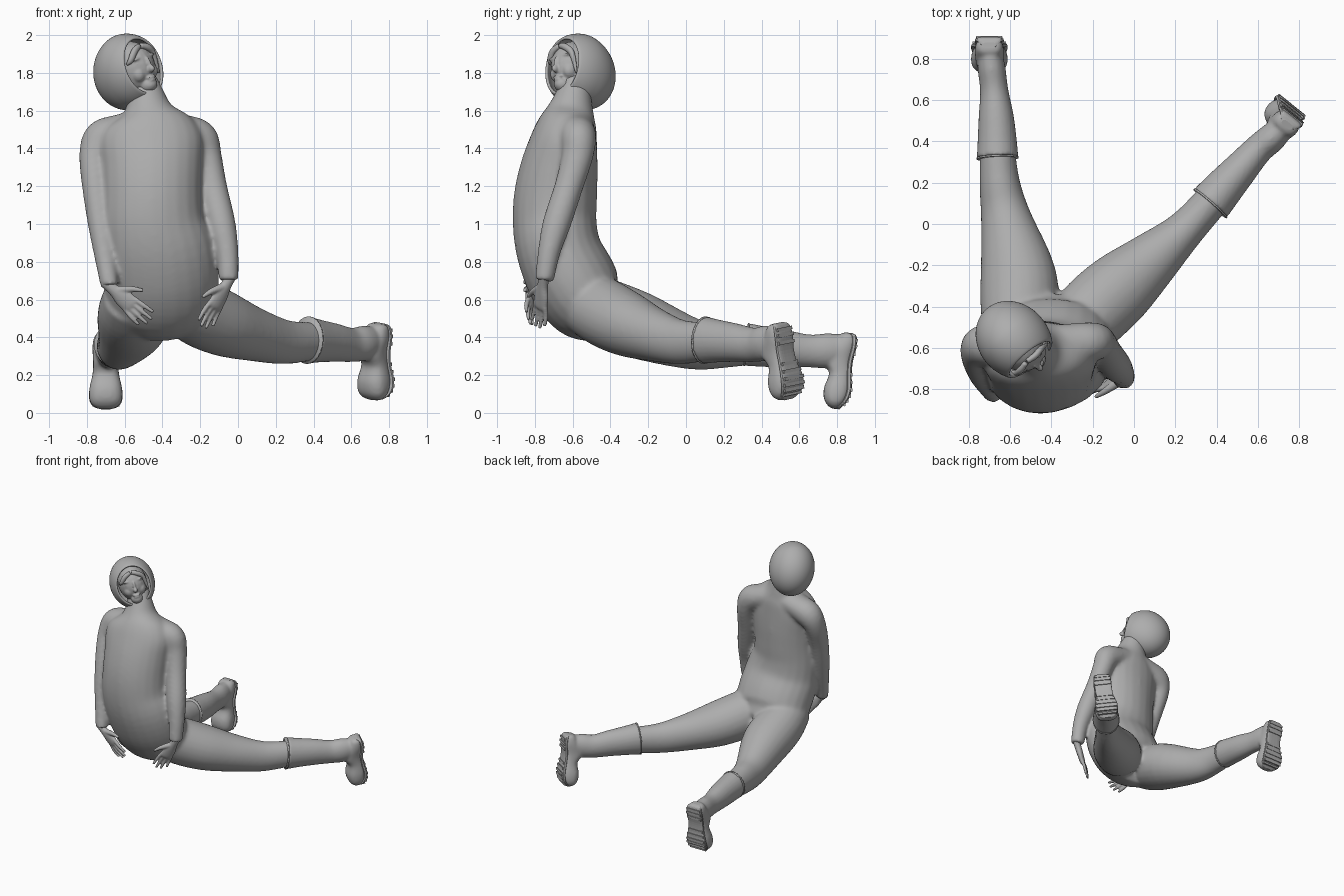
import bpy, bmesh
from math import sin, cos, pi, radians
from mathutils import Vector, Matrix

if "Cube" in bpy.data.objects:
    bpy.data.objects.remove(bpy.data.objects["Cube"])

grey = bpy.data.materials.new("plain_grey")
grey.use_nodes = True
grey.diffuse_color = (0.42, 0.42, 0.42, 1)
grey.node_tree.nodes["Principled BSDF"].inputs["Base Color"].default_value = (0.42, 0.42, 0.42, 1)


def spline(rows, steps=4):
    """Smoothly interpolate rows of numbers."""
    out = []
    for i in range(len(rows) - 1):
        p0, p1, p2 = rows[max(i - 1, 0)], rows[i], rows[i + 1]
        p3 = rows[min(i + 2, len(rows) - 1)]
        for k in range(steps):
            t = k / steps
            out.append([b + 0.5 * t * (c - a + t * (2 * a - 5 * b + 4 * c - d + t * (3 * (b - c) + d - a)))
                        for a, b, c, d in zip(p0, p1, p2, p3)])
    return out + [list(rows[-1])]


def ring(centre, u, v, power=1.0, n=24):
    pts = []
    for k in range(n):
        c, s = cos(2 * pi * k / n), sin(2 * pi * k / n)
        c = abs(c) ** power * (1 if c > 0 else -1)
        s = abs(s) ** power * (1 if s > 0 else -1)
        pts.append(centre + u * c + v * s)
    return pts


def skin(bm, rings):
    loops = [[bm.verts.new(p) for p in r] for r in rings]
    n = len(loops[0])
    for a, b in zip(loops, loops[1:]):
        for k in range(n):
            bm.faces.new((a[k], a[(k + 1) % n], b[(k + 1) % n], b[k]))
    bm.faces.new(loops[0][::-1])
    bm.faces.new(loops[-1])


def tube(bm, sections, ref=(1, 0, 0), steps=4):
    """Loft through (x, y, z, half width along ref, half depth)."""
    rows = spline(sections, steps)
    mids = [Vector(r[:3]) for r in rows]
    rings = []
    for i, r in enumerate(rows):
        t = (mids[min(i + 1, len(mids) - 1)] - mids[max(i - 1, 0)]).normalized()
        u = Vector(ref)
        u = (u - t * u.dot(t)).normalized()
        rings.append(ring(mids[i], u * r[3], t.cross(u) * r[4]))
    skin(bm, rings)


def ball(bm, frame, centre, size):
    m = frame @ Matrix.Translation(centre) @ Matrix.Diagonal((*size, 1))
    bmesh.ops.create_uvsphere(bm, u_segments=24, v_segments=16, radius=1, matrix=m)


def finish(name, bm, voxel=0, smooth=0):
    bmesh.ops.recalc_face_normals(bm, faces=bm.faces[:])
    mesh = bpy.data.meshes.new(name)
    bm.to_mesh(mesh)
    bm.free()
    mesh.materials.append(grey)
    ob = bpy.data.objects.new(name, mesh)
    bpy.context.collection.objects.link(ob)
    for p in mesh.polygons:
        p.use_smooth = True
    if voxel:
        m = ob.modifiers.new("fuse", 'REMESH')
        m.mode, m.voxel_size, m.use_smooth_shade = 'VOXEL', voxel, True
    if smooth:
        m = ob.modifiers.new("soften", 'SMOOTH')
        m.factor, m.iterations = 0.5, smooth
    return ob


# Suit: torso, neck, arms and thighs fused into one skin
bm = bmesh.new()
tube(bm, [(-.52, -.58, 1.76, .09, .08), (-.49, -.595, 1.68, .1, .097), (-.475, -.61, 1.6, .135, .125),
          (-.465, -.625, 1.53, .23, .155), (-.46, -.645, 1.44, .275, .178), (-.455, -.67, 1.3, .268, .205),
          (-.455, -.69, 1.15, .265, .22), (-.45, -.695, 1.0, .275, .222), (-.42, -.67, .85, .3, .225),
          (-.405, -.6, .7, .305, .235), (-.41, -.52, .58, .29, .215), (-.41, -.42, .5, .22, .15)])
tube(bm, [(-.45, -.6, 1.53, .11, .09), (-.3, -.585, 1.49, .105, .092), (-.205, -.57, 1.45, .095, .1),
          (-.165, -.575, 1.36, .084, .079), (-.135, -.62, 1.2, .076, .077), (-.087, -.685, 1.0, .075, .075),
          (-.057, -.725, .85, .06, .06), (-.05, -.75, .7, .051, .053)], (0, 1, 0))
tube(bm, [(-.48, -.6, 1.53, .11, .09), (-.62, -.59, 1.49, .105, .092), (-.72, -.585, 1.45, .1, .1),
          (-.763, -.61, 1.36, .088, .078), (-.755, -.67, 1.2, .078, .071), (-.73, -.73, 1.0, .071, .065),
          (-.7, -.785, .8, .057, .055), (-.68, -.82, .67, .048, .048)], (0, 1, 0))
tube(bm, [(-.55, -.6, .62, .16, .16), (-.555, -.45, .54, .185, .18), (-.56, -.25, .463, .185, .178),
          (-.62, .03, .366, .123, .137), (-.65, .2, .355, .098, .118), (-.66, .36, .355, .085, .1)])
tube(bm, [(-.33, -.58, .62, .16, .16), (-.22, -.45, .54, .18, .18), (-.075, -.315, .47, .177, .172),
          (.085, -.175, .415, .138, .143), (.25, -.025, .375, .095, .118), (.4, .14, .38, .085, .1)], (.65, -.75, 0))
finish("body_suit", bm, .012, 14)


# Boots with a raised cuff, foot and ribbed sole
def boot(side, shaft, ref, heel, along, normal):
    heel, f = Vector(heel), Vector(along).normalized()
    n = Vector(normal)
    n = (n - f * n.dot(f)).normalized()
    w = f.cross(n)
    bm = bmesh.new()
    tube(bm, shaft, ref)
    foot = spline([(0, .03, .07, .03), (.015, .005, .09, .058), (.07, 0, .12, .07), (.15, .012, .165, .067),
                   (.22, .012, .13, .07), (.3, .005, .15, .087), (.36, .02, .145, .086),
                   (.395, .05, .12, .064), (.408, .06, .095, .028)])
    skin(bm, [ring(heel + f * t - n * (a + b) / 2, w * h, n * (b - a) / 2, .8) for t, a, b, h in foot])
    finish(side + "_boot", bm, .01, 4)

    bm = bmesh.new()
    x, y, z, a, b = shaft[0]
    d = (Vector(shaft[2][:3]) - Vector((x, y, z))).normalized() * .004
    tube(bm, [(x - d.x, y - d.y, z - d.z, a + .001, b + .001), (x + d.x, y + d.y, z + d.z, a + .001, b + .001)], ref, 1)
    finish(side + "_boot_cuff", bm)

    bm = bmesh.new()
    skin(bm, [ring(heel + f * t - n * (a + .012), w * h, n * .014, .6) for t, a, b, h in foot])
    for t, a, b, h in foot[6:-5:2]:
        if not .12 < t < .21:
            frame = Matrix((w, f, n)).transposed().to_4x4()
            m = Matrix.Translation(heel + f * t - n * (a + .004)) @ frame @ Matrix.Diagonal((h * 1.85, .018, .02, 1))
            bmesh.ops.create_cube(bm, size=1, matrix=m)
    sole = finish(side + "_boot_sole", bm)
    for p in sole.data.polygons:
        p.use_smooth = False


boot("right", [(-.66, .32, .362, .101, .113), (-.662, .4, .352, .095, .108), (-.667, .52, .34, .085, .1),
               (-.677, .65, .328, .068, .087), (-.69, .76, .33, .067, .092), (-.7, .85, .35, .055, .07)],
     (1, 0, 0), (-.7, .907, .42), (0, -.09, -1), (0, 1, 0))
boot("left", [(.37, .1, .385, .105, .125), (.43, .17, .38, .097, .113), (.51, .26, .372, .085, .102),
              (.6, .36, .36, .072, .09), (.67, .42, .37, .07, .092), (.73, .48, .39, .055, .07)],
     (.65, -.75, 0), (.768, .512, .482), (0, .08, -.38), (.63, .78, 0))


# Hands: palm, four fingers and a thumb
def hand(side, wrist, reach, across):
    wrist, d, s = Vector(wrist), Vector(reach).normalized(), Vector(across)
    s = (s - d * s.dot(d)).normalized()
    n = d.cross(s)
    bm = bmesh.new()
    tube(bm, [(*(wrist + d * t), a, b) for t, a, b in
              ((-.04, .03, .028), (.03, .032, .026), (.09, .048, .024), (.15, .05, .02), (.17, .04, .012))], s)
    for k in range(4):
        off = s * (.037 - .025 * k)
        root = wrist + d * .14 + off
        length = (.125, .145, .14, .11)[k]
        mid = root + d * length * .5 + off * .25 + n * .006
        tip = root + d * length + off * .4
        tube(bm, [(*root, .014, .014), (*mid, .0125, .0125), (*tip, .009, .009)], s)
    a, b, c = wrist + d * .05 + s * .02, wrist + d * .1 + s * .07, wrist + d * .15 + s * .105
    tube(bm, [(*a, .022, .02), (*b, .016, .016), (*c, .009, .009)], n)
    finish(side + "_hand", bm, .006, 3)


hand("right", (-.68, -.82, .67), (.23, -.01, -.2), (.6, -.25, .6))
hand("left", (-.05, -.755, .7), (-.13, -.03, -.24), (-.65, -.6, .3))

# Head turned to its left, raised and tipped to its right
head = (Matrix.Translation((-.582, -.562, 1.808)) @ Matrix.Rotation(radians(41), 4, 'Z')
        @ Matrix.Rotation(radians(-14), 4, 'X') @ Matrix.Rotation(radians(-13), 4, 'Y'))

# Hood: an egg-shaped shell with an open front
bm = bmesh.new()
bmesh.ops.create_uvsphere(bm, u_segments=40, v_segments=36, radius=1)
bmesh.ops.delete(bm, geom=[v for v in bm.verts if v.co.z > cos(radians(46))], context='VERTS')
for v in bm.verts:
    x, y, z = v.co
    v.co = head @ Vector((x * .155, -z * .19, y * .186 - max(0, -z) * .02))
hood = finish("hood", bm)
m = hood.modifiers.new("thickness", 'SOLIDIFY')
m.thickness, m.offset = .016, -1
m = hood.modifiers.new("round", 'SUBSURF')
m.levels = m.render_levels = 1

# Face with brow, nose, cheeks, lips and chin
bm = bmesh.new()
ball(bm, head, (0, -.045, .008), (.11, .128, .142))
ball(bm, head, (0, -.112, -.105), (.046, .056, .042))
ball(bm, head, (0, -.174, -.03), (.016, .026, .02))
ball(bm, head, (0, -.168, 0), (.012, .018, .042))
ball(bm, head, (0, -.158, -.072), (.03, .016, .008))
ball(bm, head, (0, -.157, -.087), (.025, .016, .008))
for sx in (-1, 1):
    ball(bm, head, (sx * .045, -.15, .042), (.035, .014, .009))
    ball(bm, head, (sx * .044, -.145, .016), (.022, .013, .008))
    ball(bm, head, (sx * .046, -.115, -.035), (.038, .042, .045))
finish("face", bm, .006, 4)

# Hair locks swept across the forehead
bm = bmesh.new()
for sx, drop in ((-1, .03), (1, -.06)):
    path = [(sx * .005, -.15, .105), (sx * .05, -.152, .085), (sx * .085, -.138, .045), (sx * .1, -.115, drop)]
    sizes = ((.012, .014), (.016, .018), (.014, .016), (.005, .006))
    tube(bm, [(*(head @ Vector(p)), a, b) for p, (a, b) in zip(path, sizes)], (.7, -.7, .2))
finish("hair_locks", bm)
